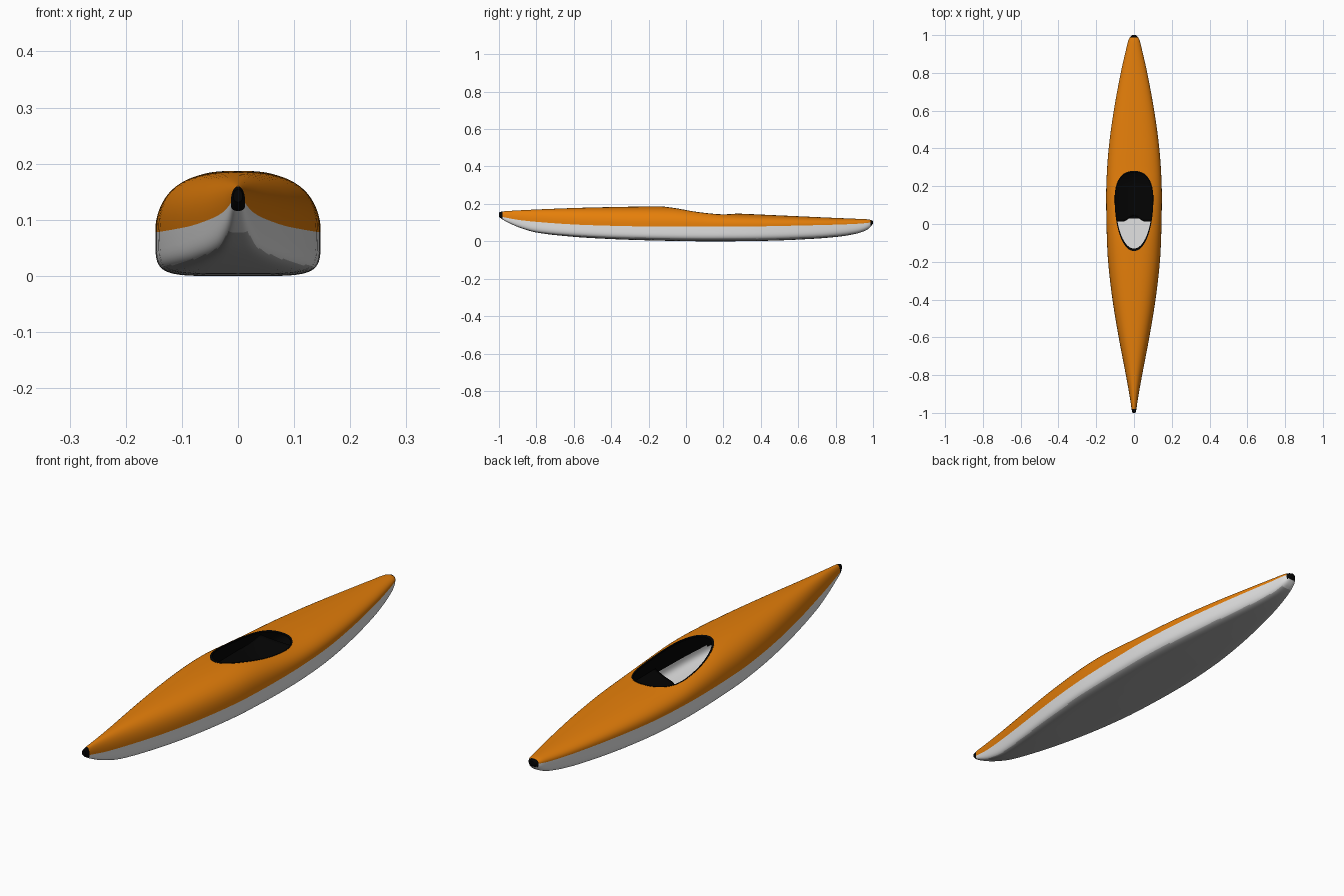
import bpy, bmesh, math

if "Cube" in bpy.data.objects:
    bpy.data.objects.remove(bpy.data.objects["Cube"])

# ---- colours
def mat(name, rgb):
    m = bpy.data.materials.new(name)
    m.diffuse_color = (*rgb, 1)
    m.use_nodes = True
    m.node_tree.nodes["Principled BSDF"].inputs["Base Color"].default_value = m.diffuse_color
    return m

ORANGE = mat("deck orange", (0.78, 0.21, 0.003))
WHITE = mat("hull white", (0.75, 0.75, 0.75))
BLACK = mat("trim black", (0.001, 0.001, 0.001))
GREY = mat("keel grey", (0.38, 0.38, 0.38))
SLOTS = [ORANGE, WHITE, BLACK, GREY]

# ---- stations: y, half width, bottom z, seam z, top z
ST = [(-1.00, .008, .132, .143, .154), (-.985, .012, .119, .132, .159),
      (-.95, .017, .100, .124, .162), (-.90, .025, .077, .115, .165),
      (-.80, .043, .047, .104, .170), (-.60, .081, .024, .090, .178),
      (-.40, .114, .012, .083, .183), (-.20, .137, .005, .079, .186),
      (-.06, .144, .002, .078, .184), (.08, .147, .000, .078, .168),
      (.22, .146, .000, .079, .152), (.40, .134, .002, .080, .143),
      (.60, .107, .009, .084, .134), (.80, .070, .023, .089, .125),
      (.92, .043, .043, .094, .120), (.975, .029, .066, .099, .117),
      (.992, .019, .084, .101, .113), (1.00, .009, .094, .102, .109)]

def slope(i, k):
    a, b = ST[max(i - 1, 0)], ST[min(i + 1, len(ST) - 1)]
    return (b[k] - a[k]) / (b[0] - a[0])

def station(y):
    """Smooth interpolation of the station table."""
    i = 0
    while i < len(ST) - 2 and y > ST[i + 1][0]:
        i += 1
    a, b = ST[i], ST[i + 1]
    h = b[0] - a[0]
    t = (y - a[0]) / h
    out = []
    for k in range(1, 5):
        out.append((2*t**3 - 3*t*t + 1) * a[k] + (t**3 - 2*t*t + t) * h * slope(i, k)
                   + (3*t*t - 2*t**3) * b[k] + (t**3 - t*t) * h * slope(i + 1, k))
    return out

def sgn_pow(v, p):
    return math.copysign(abs(v) ** p, v)

N = 72  # points round each section, first half is the deck

def section(y, inset):
    w, lo, seam, hi = station(y)
    w, lo, hi = w - inset, lo + inset, hi - inset
    full = 1 - abs(y) ** 3
    pts = []
    for i in range(N):
        a = 2 * math.pi * i / N
        up = i <= N // 2
        n = 2.1 + 0.5 * full if up else 2.8 + 2.7 * full
        height = hi - seam if up else seam - lo
        pts.append((w * sgn_pow(math.cos(a), 2 / n), y,
                    seam + height * sgn_pow(math.sin(a), 2 / n)))
    return pts

def finish(name, bm, slots=SLOTS):
    bmesh.ops.recalc_face_normals(bm, faces=bm.faces[:])
    me = bpy.data.meshes.new(name)
    bm.to_mesh(me)
    bm.free()
    for m in slots:
        me.materials.append(m)
    ob = bpy.data.objects.new(name, me)
    bpy.context.collection.objects.link(ob)
    return ob

def outer_colour(f, deck):
    c = f.calc_center_median()
    # black end caps on the bow and stern tips
    if (c.y < -.983 and c.z > .118) or (c.y > .987 and c.z > .085):
        return 2
    if deck:
        return 0
    # grey flat bottom between the chines
    return 3 if abs(f.normal.z) > .75 and -.9 < c.y < .96 else 1

def inner_colour(f, deck):
    c = f.calc_center_median()
    # white floor only in the foot well, the rest is lined black
    return 1 if c.y < .03 and c.z < .05 else 2

def loft(name, ys, inset, colour):
    bm = bmesh.new()
    rings = [[bm.verts.new(p) for p in section(y, inset)] for y in ys]
    for r, s in zip(rings, rings[1:]):
        for i in range(N):
            j = (i + 1) % N
            f = bm.faces.new((r[i], r[j], s[j], s[i]))
            f.normal_update()
            f.material_index = colour(f, i < N // 2)
    for r in (rings[0], rings[-1]):
        bm.faces.new(r).material_index = 2
    return finish(name, bm)

# ---- outer body, inner cavity and cockpit cutter
ends = [.96, .97, .98, .987, .992, .997, 1.0]
ys = [-e for e in reversed(ends)] + [-.95 + 1.9 * i / 76 for i in range(77)] + ends
body = loft("kayak_body", ys, 0, outer_colour)
cavity = loft("cavity_cutter", [-.7 + 1.4 * i / 50 for i in range(51)], .006, inner_colour)

bm = bmesh.new()
egg = []
for i in range(72):
    a = 2 * math.pi * (i + .5) / 72
    s, c = math.sin(a), math.cos(a)
    n = 2.4 if s > 0 else 2.05
    egg.append((.102 * sgn_pow(c, 2 / n), .13 + (.15 if s > 0 else .272) * sgn_pow(s, 2 / n)))
low = [bm.verts.new((x, y, .09)) for x, y in egg]
top = [bm.verts.new((x, y, .30)) for x, y in egg]
bm.faces.new(low)
bm.faces.new(top)
for i in range(72):
    j = (i + 1) % 72
    bm.faces.new((low[i], low[j], top[j], top[i]))
for f in bm.faces:
    f.material_index = 2
opening = finish("cockpit_cutter", bm)

bpy.context.view_layer.objects.active = body
for cutter in (cavity, opening):
    cutter.hide_render = True
    mod = body.modifiers.new("cut", "BOOLEAN")
    mod.operation = "DIFFERENCE"
    mod.solver = "EXACT"
    mod.object = cutter
    bpy.ops.object.modifier_apply(modifier=mod.name)
for cutter in (cavity, opening):
    bpy.data.objects.remove(cutter)

# ---- bucket seat: dished sheet with raised sides and backrest
bm = bmesh.new()
NX, NY = 24, 20
grid = []
for j in range(NY + 1):
    row = []
    for i in range(NX + 1):
        u = 2 * i / NX - 1
        v = j / NY
        x = .132 * u
        front = .028 + .015 * math.cos(math.pi * min(abs(x), .06) / .06)
        y = front + (.32 - front) * v
        rise = max(0, (v - .6) / .4)
        z = .032 + .04 * u * u + .05 * rise * rise * (1 - .7 * u * u)
        row.append(bm.verts.new((x * (1 - .08 * rise), y, z)))
    grid.append(row)
for j in range(NY):
    for i in range(NX):
        bm.faces.new((grid[j][i], grid[j][i+1], grid[j+1][i+1], grid[j+1][i]))
seat = finish("seat", bm, [BLACK])
mod = seat.modifiers.new("thickness", "SOLIDIFY")
mod.thickness = .012
mod.offset = 0

# ---- cockpit rim: thin black bead following the deck edge
bm = bmesh.new()
rim = []
for x, y in egg:
    w, lo, seam, hi = station(y)
    n = 2.1 + 0.5 * (1 - abs(y) ** 3)
    z = seam + (hi - seam) * (1 - (abs(x) / w) ** n) ** (1 / n)
    k = .955
    rim.append([bm.verts.new((x * s, .13 + (y - .13) * s, z + dz))
                for s, dz in ((1.005, -.005), (1.005, .001), (k, .0), (k, -.005))])
for a, b in zip(rim, rim[1:] + rim[:1]):
    for i in range(4):
        j = (i + 1) % 4
        bm.faces.new((a[i], a[j], b[j], b[i]))
coaming = finish("cockpit_rim", bm, [BLACK])

# ---- smooth shading with sharp rims kept
for ob in (body, seat, coaming):
    bpy.ops.object.select_all(action="DESELECT")
    ob.select_set(True)
    bpy.context.view_layer.objects.active = ob
    bpy.ops.object.shade_smooth_by_angle(angle=math.radians(40))
